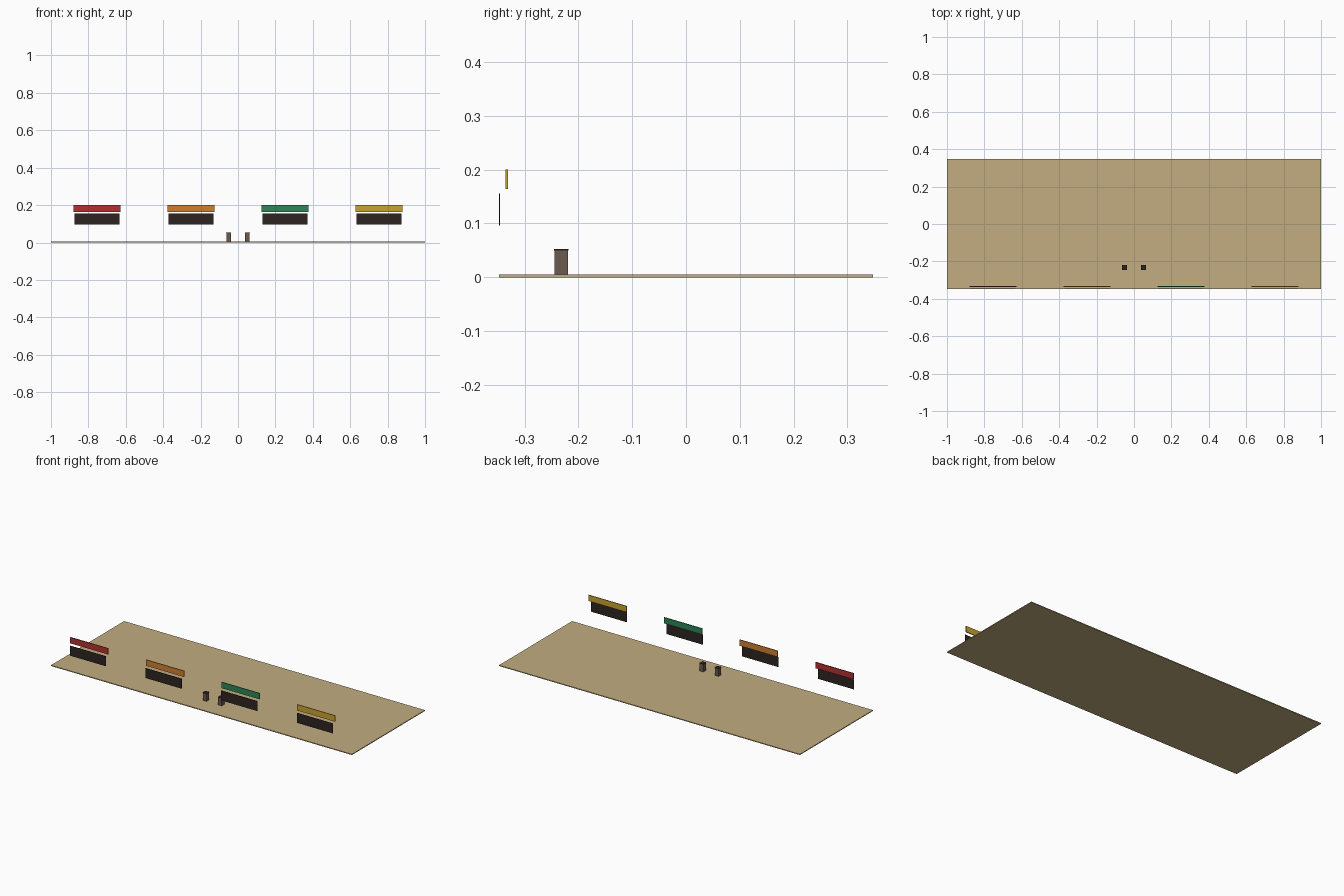
import bpy

if "Cube" in bpy.data.objects:
    bpy.data.objects.remove(bpy.data.objects["Cube"])


def material(name, rgb):
    """Flat colour given as sRGB 0-255, stored linear."""
    m = bpy.data.materials.new(name)
    lin = [((c / 255 + 0.055) / 1.055) ** 2.4 for c in rgb]
    m.diffuse_color = (*lin, 1)
    m.use_nodes = True
    m.node_tree.nodes["Principled BSDF"].inputs["Base Color"].default_value = m.diffuse_color
    return m


def box(name, x, y, z, mat):
    """Box from (min, max) ranges on each axis."""
    bpy.ops.mesh.primitive_cube_add(size=1, location=[sum(r) / 2 for r in (x, y, z)])
    ob = bpy.context.object
    ob.name = name
    ob.scale = [r[1] - r[0] for r in (x, y, z)]
    bpy.ops.object.transform_apply(location=False, rotation=False, scale=True)
    ob.data.materials.append(mat)
    return ob


sand = material("sand", (194, 173, 128))
dark = material("dark brown", (45, 36, 33))
brown = material("post brown", (107, 91, 79))
awnings = [("red", (178, 48, 48)), ("orange", (205, 127, 50)),
           ("green", (46, 133, 87)), ("yellow", (201, 162, 46))]

# Ground slab
box("ground_slab", (-1, 1), (-0.347, 0.347), (0, 0.005), sand)

# Shop fronts: coloured sign strip with a dark panel in front and below
for i, (name, rgb) in enumerate(awnings):
    cx = (i - 1.5) * 0.503
    box(name + "_awning", (cx - 0.126, cx + 0.126), (-0.3355, -0.3305),
        (0.164, 0.2), material(name, rgb))
    box(name + "_panel", (cx - 0.1205, cx + 0.1205), (-0.347, -0.3455),
        (0.096, 0.156), dark)

# Pair of short posts with dark caps
for side, cx in (("left", -0.0505), ("right", 0.0505)):
    box(side + "_post", (cx - 0.012, cx + 0.012), (-0.244, -0.2195), (0.005, 0.05), brown)
    box(side + "_post_cap", (cx - 0.0133, cx + 0.0133), (-0.2453, -0.2185), (0.05, 0.053), dark)
